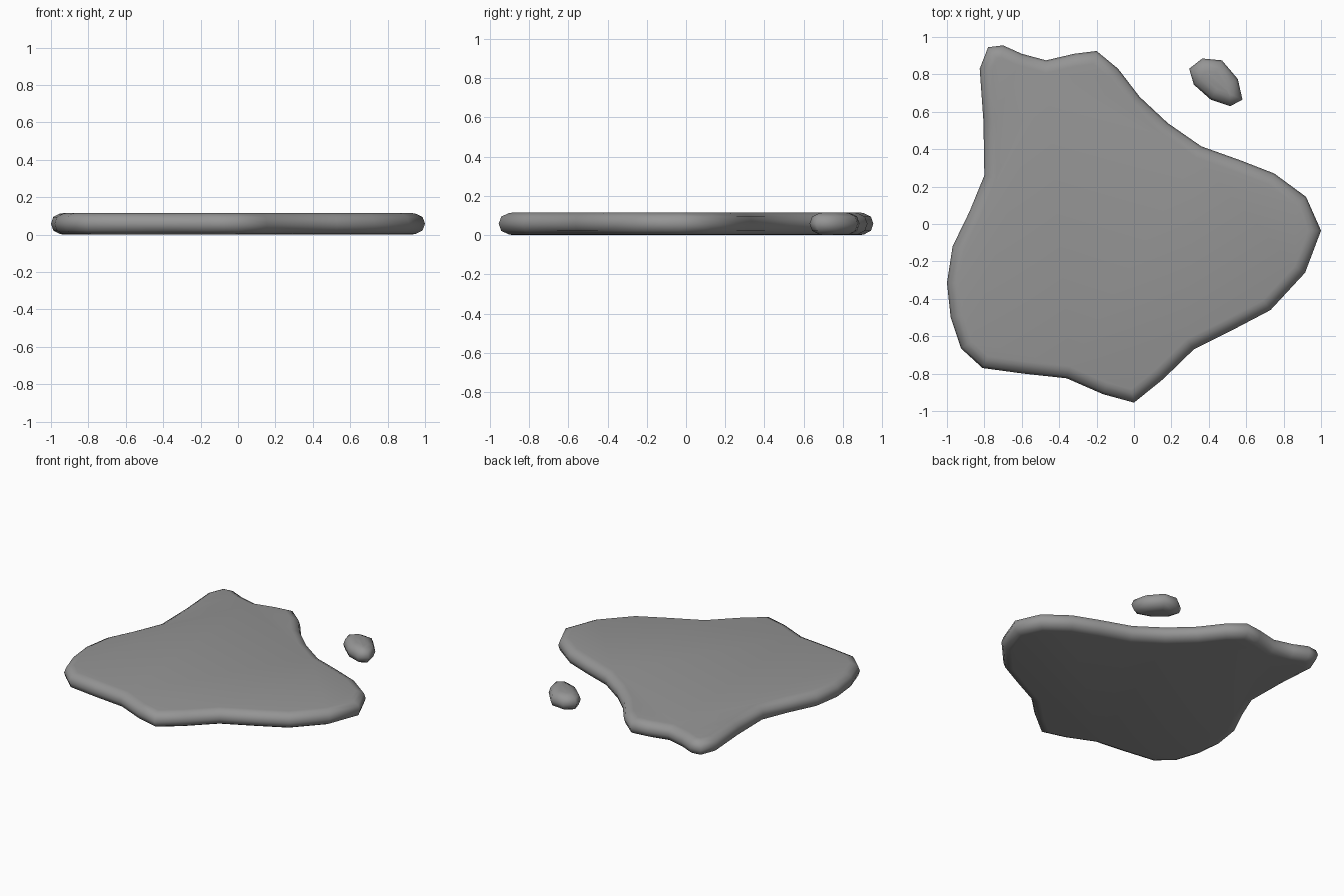
import bpy, bmesh
from mathutils import Vector

if "Cube" in bpy.data.objects:
    bpy.data.objects.remove(bpy.data.objects["Cube"])

# Rounded edge profile: (inset, height) from underside to top
EDGE = [(0.065, 0.0), (0.045, 0.004), (0.012, 0.022), (0.0, 0.058),
        (0.012, 0.094), (0.045, 0.111), (0.065, 0.115)]

# Dark grey
dark = bpy.data.materials.new("dark_grey")
dark.diffuse_color = (0.3, 0.3, 0.3, 1)
dark.use_nodes = True
dark.node_tree.nodes["Principled BSDF"].inputs["Base Color"].default_value = dark.diffuse_color


def inset(points, d):
    """Offset a clockwise outline inwards."""
    n, out = len(points), []
    for i in range(n):
        p = Vector(points[i])
        a = (p - Vector(points[i - 1])).normalized()
        b = (Vector(points[(i + 1) % n]) - p).normalized()
        na, nb = Vector((a.y, -a.x)), Vector((b.y, -b.x))
        m = (na + nb).normalized()
        out.append(p + m * d / max(m.dot(na), 0.75))
    return out


def slab(name, outline):
    bm = bmesh.new()
    rings = [[bm.verts.new((p.x, p.y, z)) for p in inset(outline, d)]
             for d, z in EDGE]
    n = len(outline)
    for lo, hi in zip(rings, rings[1:]):
        for i in range(n):
            j = (i + 1) % n
            bm.faces.new((lo[i], lo[j], hi[j], hi[i]))
    bm.faces.new(rings[0])
    bm.faces.new(rings[-1])
    bmesh.ops.recalc_face_normals(bm, faces=bm.faces)
    for f in bm.faces:
        f.smooth = True
    mesh = bpy.data.meshes.new(name)
    bm.to_mesh(mesh)
    bm.free()
    mesh.materials.append(dark)
    obj = bpy.data.objects.new(name, mesh)
    bpy.context.collection.objects.link(obj)
    return obj


# Main puddle-shaped slab, outline clockwise seen from above
slab("main_puddle", [
    (-0.78, 0.945), (-0.70, 0.955), (-0.60, 0.91), (-0.47, 0.875),
    (-0.32, 0.91), (-0.20, 0.925), (-0.085, 0.83), (0.03, 0.68),
    (0.18, 0.54), (0.36, 0.415), (0.57, 0.34), (0.75, 0.27),
    (0.92, 0.145), (1.0, -0.035), (0.915, -0.26), (0.73, -0.46),
    (0.53, -0.565), (0.32, -0.67), (0.155, -0.83), (0.0, -0.955),
    (-0.165, -0.91), (-0.36, -0.825), (-0.59, -0.8), (-0.81, -0.77),
    (-0.925, -0.665), (-0.98, -0.5), (-1.0, -0.315), (-0.97, -0.12),
    (-0.88, 0.065), (-0.80, 0.26), (-0.805, 0.55), (-0.825, 0.83)])

# Small separate droplet
slab("droplet", [
    (0.295, 0.83), (0.365, 0.885), (0.47, 0.875), (0.555, 0.775),
    (0.58, 0.665), (0.515, 0.63), (0.41, 0.665), (0.32, 0.745)])
